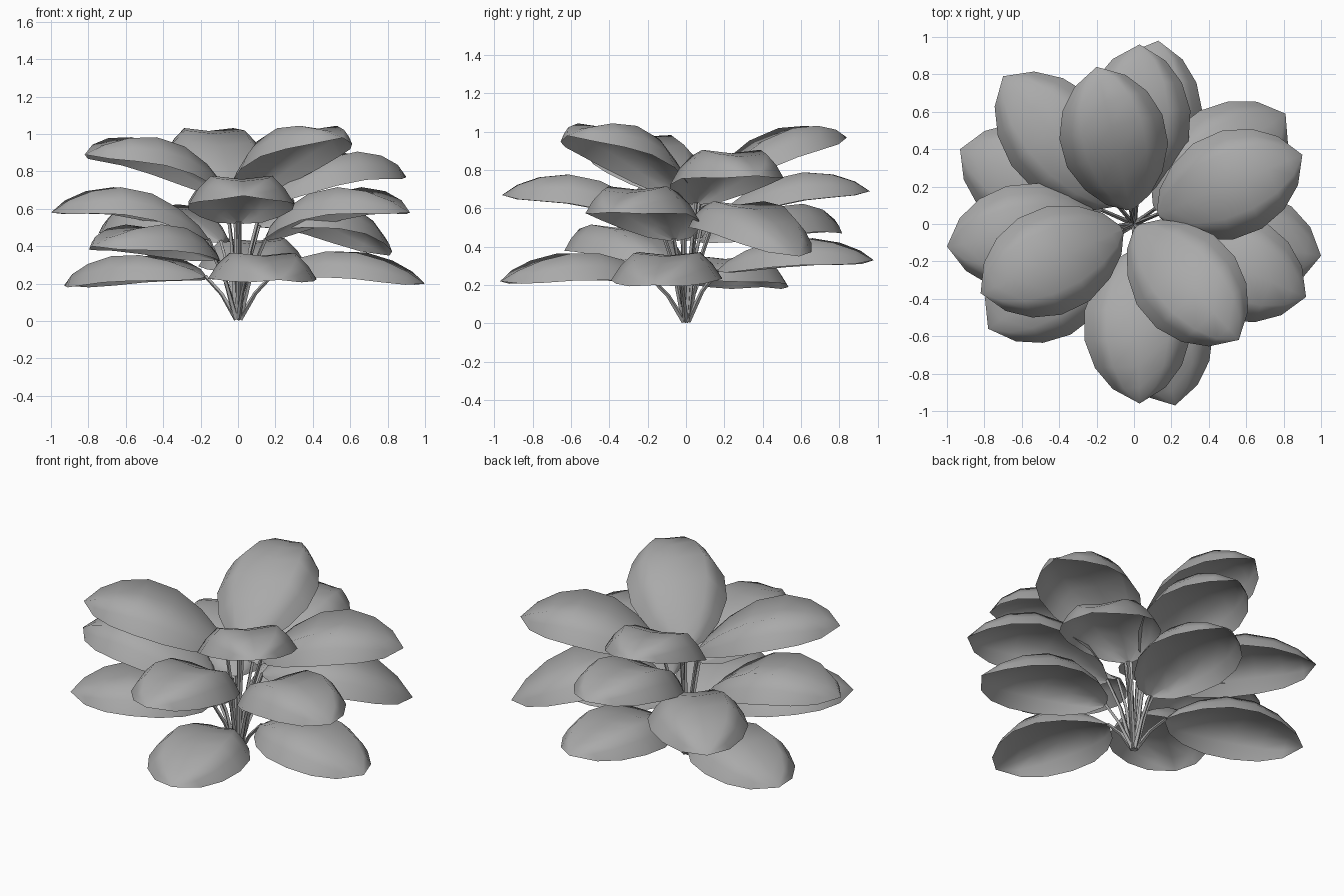
import bpy
import bmesh
import math
from mathutils import Vector

cube = bpy.data.objects.get("Cube")
if cube:
    bpy.data.objects.remove(cube, do_unlink=True)

# One plain grey for the whole plant
grey = bpy.data.materials.new("matte_grey")
grey.use_nodes = True
colour = (0.4, 0.4, 0.4, 1)
grey.diffuse_color = colour
shader = grey.node_tree.nodes["Principled BSDF"]
shader.inputs["Base Color"].default_value = colour
shader.inputs["Roughness"].default_value = 0.8

# Blade outline (position along the midrib, half width) and its cross-section (side, drop)
OUTLINE = [(0, .02), (.07, .12), (.2, .21), (.38, .275), (.58, .28), (.76, .23), (.9, .14), (1, 0)]
SECTION = [(-1, 1), (-.82, .42), (-.58, -.07), (0, .06), (.58, -.07), (.82, .42), (1, 1)]


def add_object(name, mesh):
    mesh.materials.clear()
    mesh.materials.append(grey)
    obj = bpy.data.objects.new(name, mesh)
    bpy.context.scene.collection.objects.link(obj)
    for other in bpy.context.selected_objects:
        other.select_set(False)
    obj.select_set(True)
    bpy.context.view_layer.objects.active = obj
    bpy.ops.object.shade_smooth_by_angle(angle=math.radians(60))


def blade(name, base, tip, arch, droop, width):
    """Arched sheet with a creased midrib, raised shoulders and drooping sides."""
    bm = bmesh.new()
    along = tip - base
    side = Vector((-along.y, along.x, 0)).normalized()
    rows = []
    for t, half in OUTLINE:
        centre = base + along * t
        centre.z += arch * max(0, math.sin(math.pi * t)) ** .8
        half *= width
        if half == 0:
            rows.append([bm.verts.new(centre)] * len(SECTION))
            continue
        drop = droop * half / .28
        rows.append([bm.verts.new(centre + side * half * s - Vector((0, 0, drop * d)))
                     for s, d in SECTION])
    for a, b in zip(rows, rows[1:]):
        for i in range(len(SECTION) - 1):
            corners = list(dict.fromkeys((a[i + 1], a[i], b[i], b[i + 1])))
            bm.faces.new(corners)
    mesh = bpy.data.meshes.new(name)
    bm.to_mesh(mesh)
    bm.free()
    add_object(name, mesh)


def stem(name, base):
    """Thin bent stalk from the root to the blade, tapering upward."""
    flat = Vector((base.x, base.y, 0))
    points = [flat.normalized() * .01 + Vector((0, 0, .01)),
              flat * .5 + Vector((0, 0, base.z * .6)), base]
    curve = bpy.data.curves.new(name, "CURVE")
    curve.dimensions = "3D"
    curve.bevel_depth = .012
    curve.bevel_resolution = 0
    curve.use_fill_caps = True
    line = curve.splines.new("POLY")
    line.points.add(len(points) - 1)
    for p, co, r in zip(line.points, points, (1.2, .9, .8)):
        p.co = (*co, 1)
        p.radius = r
    helper = bpy.data.objects.new(name, curve)
    mesh = bpy.data.meshes.new_from_object(helper)
    bpy.data.objects.remove(helper)
    add_object(name, mesh)


# Each leaf: tip x, y, z, base radius, base height, arch
TIERS = {
    "upper": [(-.20, .84, .97, .08, .67, .17), (.90, .37, .77, .14, .63, .19),
              (.56, -.62, .98, .02, .66, .18), (-.82, -.37, .89, .07, .67, .18),
              (.03, -.96, .67, .14, .53, .16)],
    "middle": [(-.70, .79, .48, .14, .43, .16), (.03, .96, .69, .14, .53, .16),
               (-1.0, -.12, .58, .16, .44, .19), (.92, -.39, .58, .16, .44, .19),
               (.81, .59, .35, .14, .51, .19)],
    "lower": [(-.78, -.56, .40, .15, .33, .14), (.13, .98, .33, .17, .28, .13),
              (-.93, .40, .19, .19, .24, .13), (.22, -.97, .22, .19, .24, .13),
              (1.0, -.17, .20, .19, .25, .14)],
}
DROOP = {"upper": .14, "middle": .135, "lower": .13}

for tier, leaves in TIERS.items():
    for n, (x, y, z, radius, height, arch) in enumerate(leaves, 1):
        tip = Vector((x, y, z))
        base = Vector((x, y, 0)).normalized() * radius
        base.z = height
        blade(f"{tier}_leaf_{n}", base, tip, arch, DROOP[tier], 1.01)
        stem(f"{tier}_stem_{n}", base)
